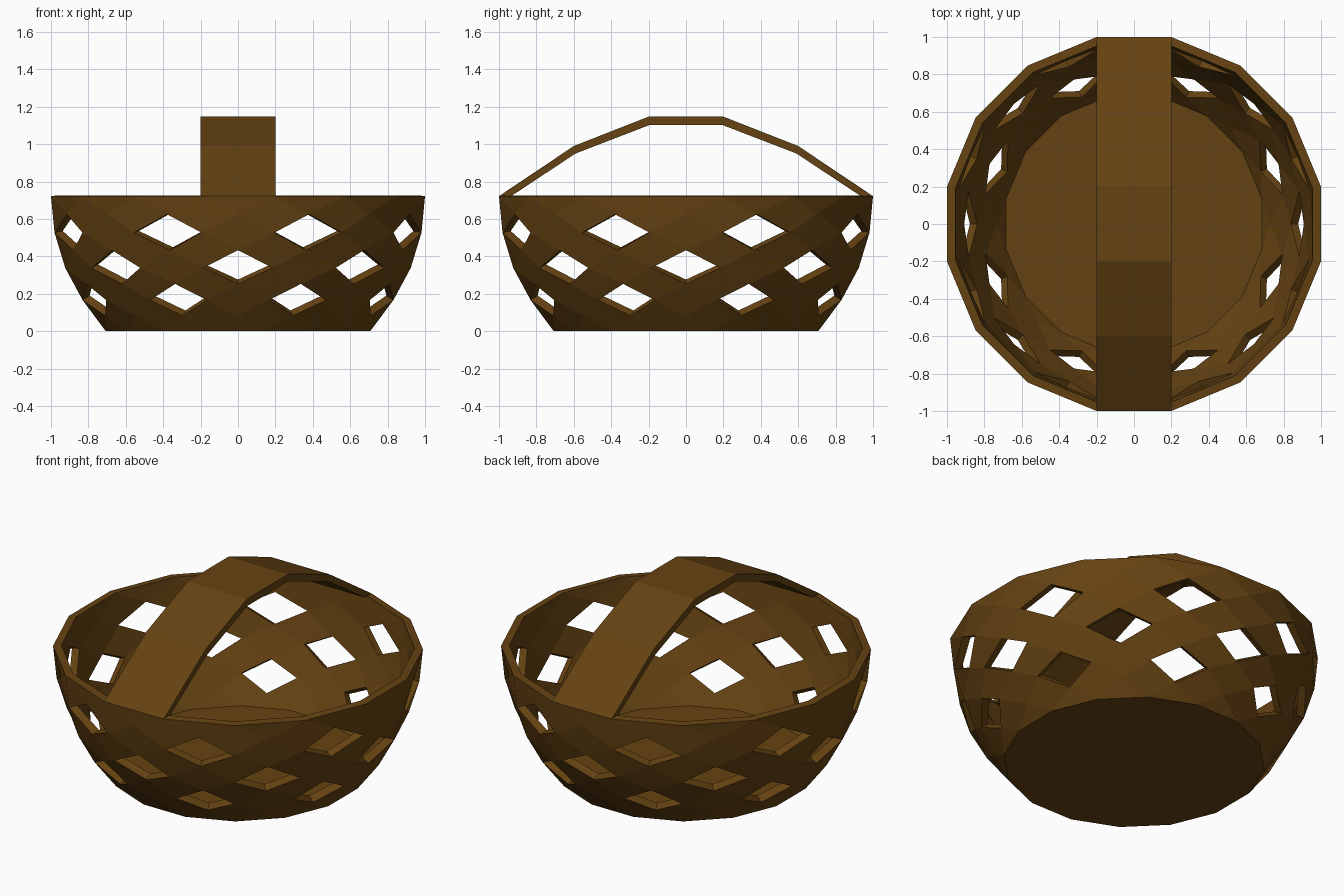
import bpy, bmesh, math

if "Cube" in bpy.data.objects:
    bpy.data.objects.remove(bpy.data.objects["Cube"])

SIDES = 16
ROWS = [(0.0, 0.707), (0.166, 0.831), (0.339, 0.924), (0.527, 0.981), (0.722, 1.0)]  # z, apothem
STEP = 2 * math.pi / SIDES

wicker = bpy.data.materials.new("wicker")
wicker.diffuse_color = (0.13, 0.055, 0.006, 1)
wicker.use_nodes = True
wicker.node_tree.nodes["Principled BSDF"].inputs["Base Color"].default_value = wicker.diffuse_color


def finish(bm, name):
    bmesh.ops.recalc_face_normals(bm, faces=bm.faces[:])
    mesh = bpy.data.meshes.new(name)
    bm.to_mesh(mesh)
    bm.free()
    mesh.materials.append(wicker)
    obj = bpy.data.objects.new(name, mesh)
    bpy.context.collection.objects.link(obj)
    return obj


# Bowl: 16-sided rings with a point in the middle of every panel, joined as woven diamonds
bm = bmesh.new()
rings = []
for z, apothem in ROWS:
    r = apothem / math.cos(STEP / 2)
    rings.append([bm.verts.new((r * math.sin((k - 0.5) * STEP), -r * math.cos((k - 0.5) * STEP), z))
                  for k in range(SIDES)])
centres = []
for (z0, a0), (z1, a1) in zip(ROWS, ROWS[1:]):
    a, z = (a0 + a1) / 2, (z0 + z1) / 2
    centres.append([bm.verts.new((a * math.sin(k * STEP), -a * math.cos(k * STEP), z))
                    for k in range(SIDES)])

last = len(ROWS) - 1
for k in range(SIDES):
    n = (k + 1) % SIDES
    # diamonds across the upright edges
    for r in range(last):
        bm.faces.new((rings[r][k], centres[r][k], rings[r + 1][k], centres[r][k - 1]))
    # diamonds across the level edges, every other one left open
    for r in range(1, last):
        if (k + r) % 2 == 1:
            bm.faces.new((rings[r][k], centres[r - 1][k], rings[r][n], centres[r][k]))
    # half diamonds at the base and the rim
    bm.faces.new((rings[0][k], rings[0][n], centres[0][k]))
    bm.faces.new((rings[last][n], rings[last][k], centres[last - 1][k]))
bm.faces.new(rings[0][::-1])
# open holes sit on alternate panels per row
bowl = finish(bm, "basket_bowl")
wall = bowl.modifiers.new("wall", "SOLIDIFY")
wall.thickness = 0.045
wall.offset = -1
wall.use_even_offset = True

# Handle: flat arched strap
outer = [(-1.0, 0.722), (-0.6, 0.99), (-0.2, 1.147), (0.2, 1.147), (0.6, 0.99), (1.0, 0.722)]
inner = [(-0.935, 0.722), (-0.59, 0.95), (-0.193, 1.103), (0.193, 1.103), (0.59, 0.95), (0.935, 0.722)]
bm = bmesh.new()
sides = [[[bm.verts.new((x, y, z)) for y, z in path] for path in (outer, inner)] for x in (-0.2, 0.2)]
(lo, li), (ro, ri) = sides
for i in range(5):
    j = i + 1
    bm.faces.new((lo[i], lo[j], ro[j], ro[i]))
    bm.faces.new((li[i], ri[i], ri[j], li[j]))
    bm.faces.new((lo[i], li[i], li[j], lo[j]))
    bm.faces.new((ro[i], ro[j], ri[j], ri[i]))
for i in (0, 5):
    bm.faces.new((lo[i], ro[i], ri[i], li[i]))
finish(bm, "handle")
